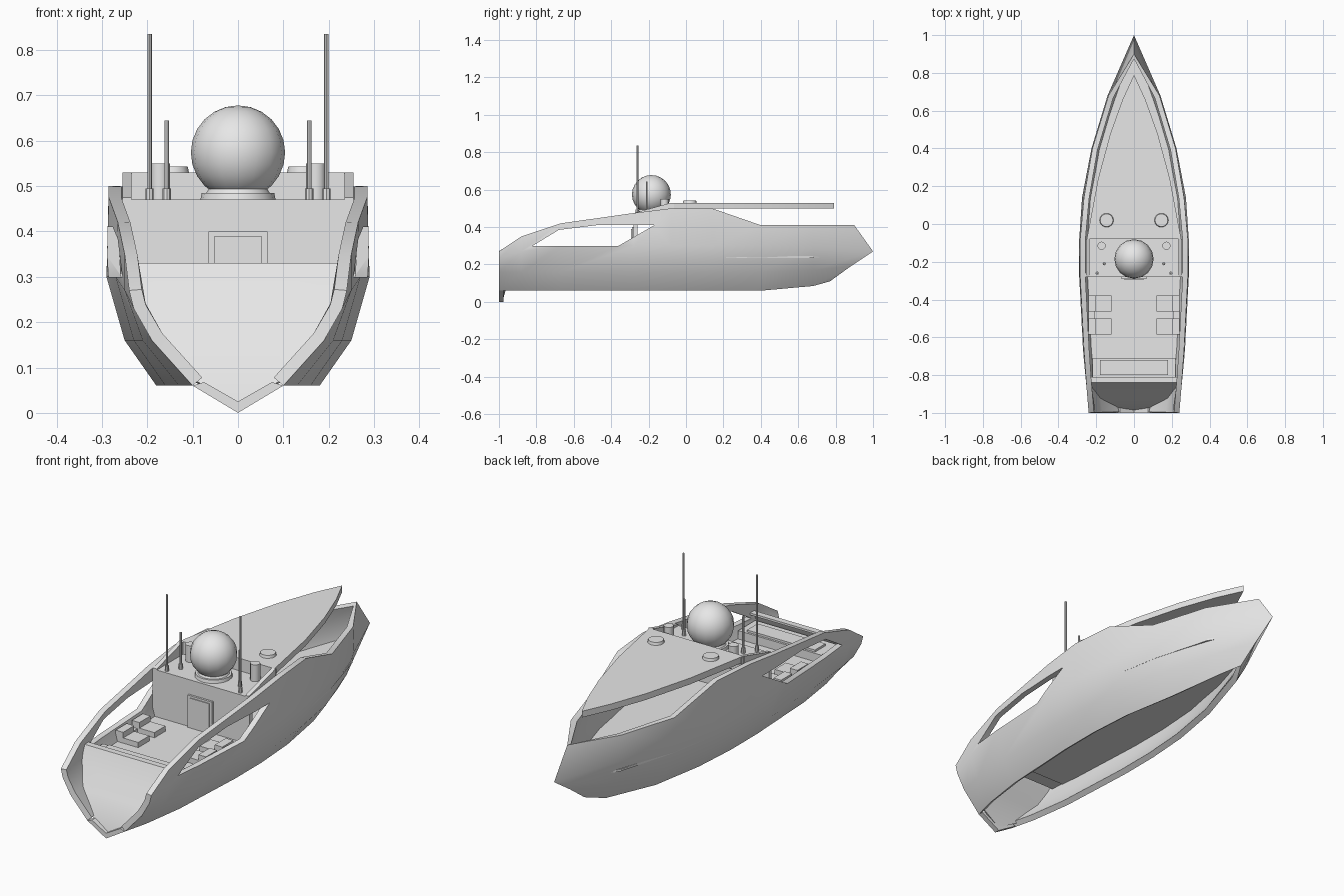
import bpy
import bmesh
from mathutils import Vector

if "Cube" in bpy.data.objects:
    bpy.data.objects.remove(bpy.data.objects["Cube"], do_unlink=True)

grey = bpy.data.materials.new("light grey")
grey.use_nodes = True
colour = (0.8, 0.8, 0.8, 1)
grey.diffuse_color = colour
grey.node_tree.nodes["Principled BSDF"].inputs["Base Color"].default_value = colour


def finish(obj, angle=0.6):
    """Apply the modifiers, then shade smooth with sharp edges kept."""
    bpy.ops.object.select_all(action='DESELECT')
    bpy.context.view_layer.objects.active = obj
    obj.select_set(True)
    for mod in list(obj.modifiers):
        bpy.ops.object.modifier_apply(modifier=mod.name)
    bpy.ops.object.shade_smooth_by_angle(angle=angle)
    return obj


def make(name, verts, faces):
    mesh = bpy.data.meshes.new(name)
    mesh.from_pydata(verts, [], faces)
    mesh.materials.append(grey)
    obj = bpy.data.objects.new(name, mesh)
    bpy.context.collection.objects.link(obj)
    return obj


def grid_faces(rows, cols):
    return [(r * cols + c, (r + 1) * cols + c, (r + 1) * cols + c + 1, r * cols + c + 1)
            for r in range(rows - 1) for c in range(cols - 1)]


def prism(name, outline, start, depth):
    """Extrude a closed outline of points from start by the vector depth."""
    n = len(outline)
    near = [Vector(p) + Vector(start) for p in outline]
    verts = near + [p + Vector(depth) for p in near]
    faces = [tuple(range(n))[::-1], tuple(range(n, 2 * n))]
    faces += [(i, (i + 1) % n, (i + 1) % n + n, i + n) for i in range(n)]
    obj = make(name, verts, faces)
    bm = bmesh.new()
    bm.from_mesh(obj.data)
    bmesh.ops.recalc_face_normals(bm, faces=bm.faces)
    bm.to_mesh(obj.data)
    bm.free()
    return obj


def box(name, x, y, z):
    corners = [(x[0], y[0], 0), (x[1], y[0], 0), (x[1], y[1], 0), (x[0], y[1], 0)]
    return prism(name, corners, (0, 0, z[0]), (0, 0, z[1] - z[0]))


def cylinder(name, x, y, z0, z1, r, top=None, sides=12):
    bpy.ops.mesh.primitive_cone_add(vertices=sides, radius1=r, radius2=r if top is None else top,
                                    depth=z1 - z0, location=(x, y, (z0 + z1) / 2))
    obj = bpy.context.object
    obj.name = name
    obj.data.materials.append(grey)
    return finish(obj)


# Hull side: stations from stern to bow, each bottom, chine, knuckle, sheer (x, z)
stations = [
    (-1, (.10, .06), (.19, .16), (.23, .23), (.24, .27)),
    (-.88, (.13, .06), (.21, .16), (.25, .27), (.25, .35)),
    (-.67, (.16, .06), (.23, .16), (.27, .30), (.265, .42)),
    (-.28, (.18, .06), (.25, .16), (.29, .30), (.285, .475)),
    (-.08, (.18, .06), (.25, .16), (.29, .30), (.285, .50)),
    (.14, (.165, .06), (.235, .16), (.275, .30), (.265, .50)),
    (.4, (.12, .06), (.19, .16), (.225, .30), (.22, .41)),
    (.68, (.05, .085), (.10, .17), (.14, .29), (.135, .41)),
]
stem = [(0, .77, .11), (0, .88, .19), (0, 1, .27), (0, .9, .41)]
hull_points = [(x, y, z) for y, *section in stations for x, z in section] + stem
hull = make("hull_sides", hull_points, grid_faces(len(stations) + 1, 4))
mirror = hull.modifiers.new("Mirror", 'MIRROR')
mirror.use_clip = True
shell = hull.modifiers.new("Shell", 'SOLIDIFY')
shell.thickness = 0.028
shell.offset = -1

# Side openings cut through both sides
opening = [(0, -.82, .3), (0, -.36, .3), (0, -.17, .41), (0, -.48, .41), (0, -.68, .385)]
cutter = prism("opening_cutter", opening, (-.5, 0, 0), (1, 0, 0))
cutter.hide_render = True
cut = hull.modifiers.new("Openings", 'BOOLEAN')
cut.operation = 'DIFFERENCE'
cut.solver = 'EXACT'
cut.object = cutter
finish(hull, 0.8)
bpy.data.objects.remove(cutter, do_unlink=True)

# Scooped transom between the hull sides: rows of height, y, half width
rows = [(.33, -.81, .235), (.33, -.84, .23), (.24, -.88, .215), (.16, -.93, .18),
        (.08, -.97, .11), (.025, -.985, .01)]
steps = (-1, -.6, -.2, .2, .6, 1)
transom = make("transom", [(w * s, y, z) for z, y, w in rows for s in steps],
               grid_faces(len(rows), len(steps)))
thick = transom.modifiers.new("Thickness", 'SOLIDIFY')
thick.thickness = 0.01
finish(transom, 0.9)

# V-shaped keel lip at the foot of the stern
lip = [(0, 0, 0), (.10, 0, .06), (.075, 0, .068), (0, 0, .025), (-.075, 0, .068), (-.10, 0, .06)]
prism("stern_lip", lip, (0, -1, 0), (0, .025, 0))

# Floor following the inside of the hull
edge = [(.225, -.77, 0)] + [(s[3][0] * .93, s[0], 0) for s in stations[2:]] + [(0, .88, 0)]
floor_outline = edge + [(-x, y, z) for x, y, z in edge[-2::-1]]
prism("floor", floor_outline, (0, 0, .235), (0, 0, .01))

# Cabin wall with framed door
box("cabin_wall", (-.258, .258), (-.28, -.26), (.24, .47))
box("door_frame", (-.065, .065), (-.29, -.28), (.245, .40))
box("door_panel", (-.052, .052), (-.294, -.29), (.255, .39))

# Pointed roof, equipment well behind it and sloped well sides
half = [(.25, -.08, 0), (.235, 0, 0), (.19, .24, 0), (.125, .48, 0), (.06, .66, 0), (0, .79, 0)]
roof = prism("roof", half + [(-x, y, z) for x, y, z in half[-2::-1]], (0, 0, .5), (0, 0, .03))
finish(roof)
box("well_floor", (-.25, .25), (-.28, -.07), (.455, .47))
box("well_step", (-.25, .25), (-.08, -.065), (.46, .525))
side = [(0, -.28, .45), (0, -.28, .475), (0, -.08, .53), (0, -.08, .45)]

# Radar dome on its base
cylinder("dome_base", 0, -.185, .47, .485, .083, .08, 16)
cylinder("dome_neck", 0, -.185, .485, .51, .07, .055, 16)
bpy.ops.mesh.primitive_uv_sphere_add(segments=16, ring_count=12, radius=.104,
                                     location=(0, -.185, .574))
dome = bpy.context.object
dome.name = "radar_dome"
dome.data.materials.append(grey)
finish(dome)

# Stern bench with raised cushion
box("stern_bench", (-.22, .22), (-.84, -.71), (.24, .285))
box("bench_cushion", (-.18, .18), (-.80, -.72), (.285, .295))

# Parts repeated on both sides
for s, tag in ((1, "left"), (-1, "right")):
    prism(f"well_side_{tag}", side, (s * .235, 0, 0), (s * .02, 0, 0))
    for name, x, y, top in (("tall", .195, -.26, .835), ("short", .157, -.21, .645)):
        cylinder(f"{name}_antenna_mount_{tag}", s * x, y, .47, .495, .009, sides=8)
        cylinder(f"{name}_antenna_{tag}", s * x, y, .49, top, .005, sides=8)
    cylinder(f"light_post_{tag}", s * .172, -.115, .47, .55, .022)
    cylinder(f"roof_hatch_{tag}", s * .145, .02, .53, .543, .037, .034, 16)
    for number, y in enumerate((-.42, -.543), 1):
        box(f"seat_{number}_{tag}", sorted((s * .12, s * .235)), (y - .042, y + .042), (.24, .27))
        box(f"seat_back_{number}_{tag}", sorted((s * .20, s * .24)), (y - .042, y + .042), (.27, .297))
    box(f"seat_link_{tag}", sorted((s * .21, s * .245)), (-.501, -.462), (.24, .265))
